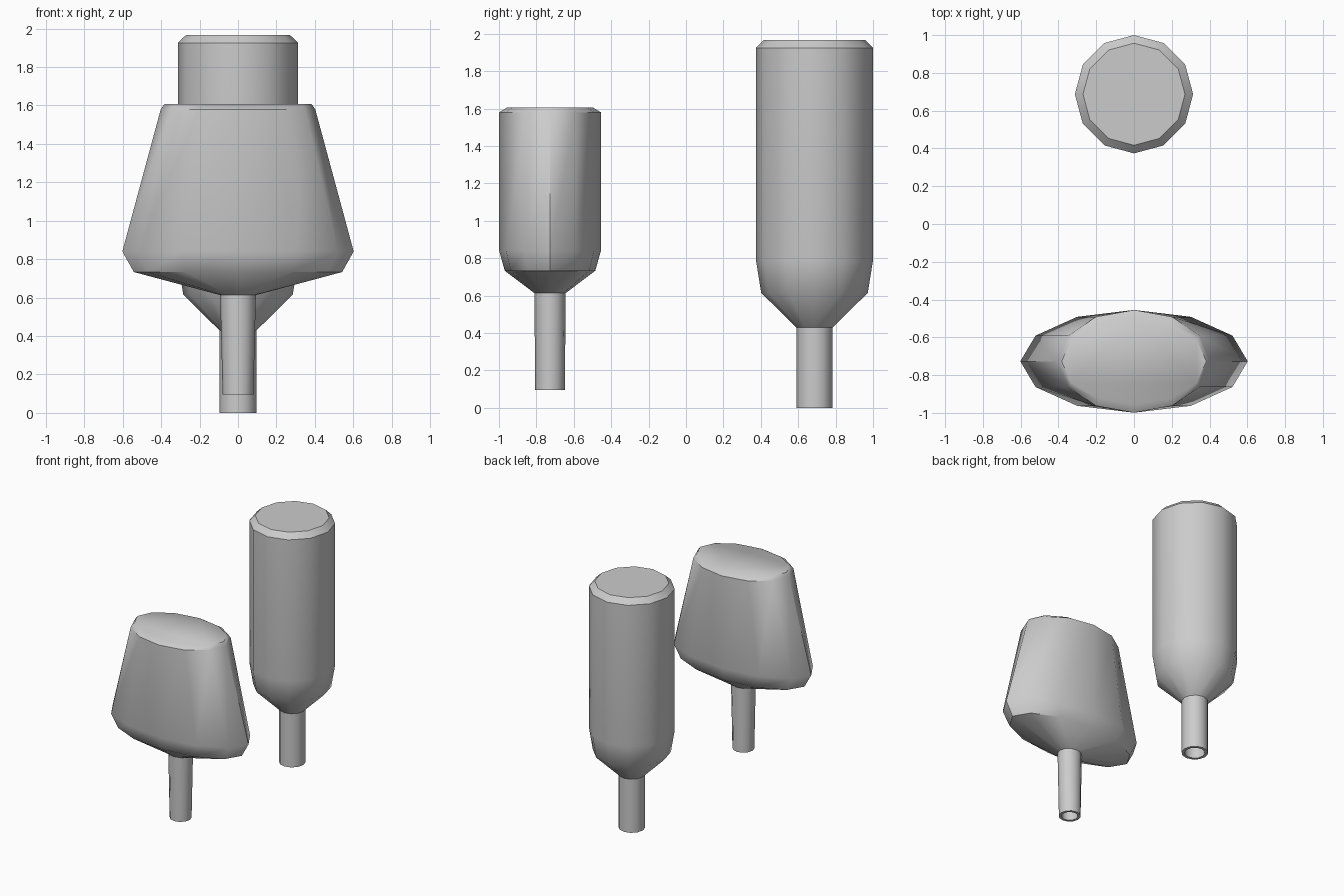
import bpy, bmesh
from math import cos, sin, pi, radians

if "Cube" in bpy.data.objects:
    bpy.data.objects.remove(bpy.data.objects["Cube"])

SIDES = 12


def lathe(name, centre_y, rings):
    """Loft 12-sided elliptical rings (half x, half y, z), capping both ends."""
    bm = bmesh.new()
    loops = []
    for rx, ry, z in rings:
        loops.append([bm.verts.new((rx * cos(2 * pi * i / SIDES),
                                    centre_y + ry * sin(2 * pi * i / SIDES), z))
                      for i in range(SIDES)])
    for a, b in zip(loops, loops[1:]):
        for i in range(SIDES):
            j = (i + 1) % SIDES
            bm.faces.new((a[i], a[j], b[j], b[i]))
    bm.faces.new(loops[0][::-1])
    bm.faces.new(loops[-1])
    bmesh.ops.recalc_face_normals(bm, faces=bm.faces)
    mesh = bpy.data.meshes.new(name)
    bm.to_mesh(mesh)
    bm.free()
    obj = bpy.data.objects.new(name, mesh)
    bpy.context.collection.objects.link(obj)
    bpy.ops.object.select_all(action='DESELECT')
    obj.select_set(True)
    bpy.context.view_layer.objects.active = obj
    bpy.ops.object.shade_smooth_by_angle(angle=radians(40))
    return obj


# Tall round upside-down bottle: neck bore, rim, neck, shoulder, body, base
round_profile = [(0.075, 0.42), (0.075, 0.0), (0.097, 0.0), (0.097, 0.43),
                 (0.285, 0.615), (0.313, 0.79), (0.313, 1.925), (0.27, 1.967)]
lathe("round_bottle", 0.687, [(r, r, z) for r, z in round_profile])

# Wide oval upside-down flask: same construction with elliptical rings
lathe("oval_flask", -0.727, [
    (0.06, 0.06, 0.60), (0.06, 0.06, 0.095),
    (0.08, 0.08, 0.095), (0.093, 0.083, 0.613),
    (0.542, 0.242, 0.733), (0.602, 0.272, 0.84),
    (0.402, 0.272, 1.58), (0.383, 0.228, 1.607)])
